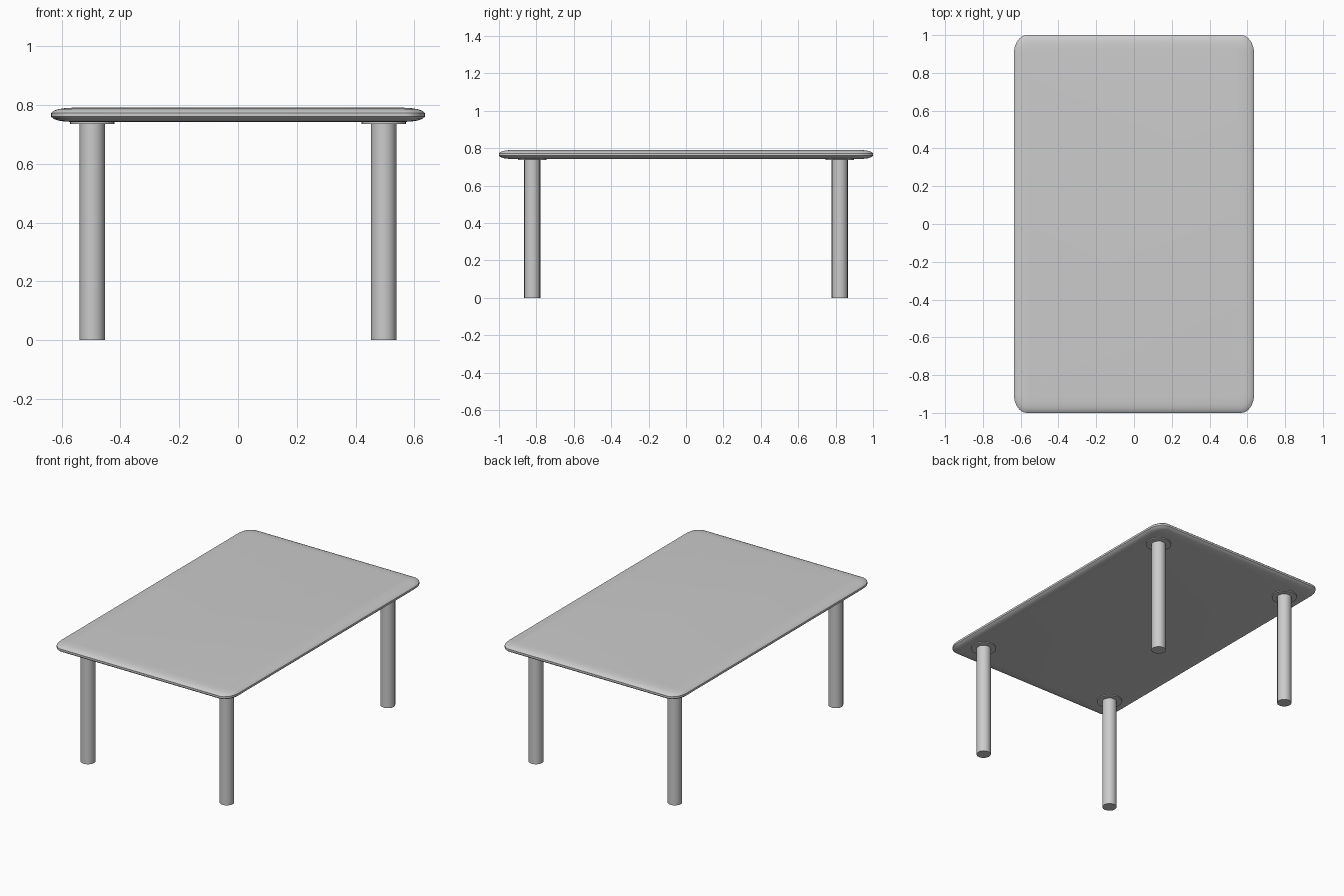
import bpy, bmesh, math

if "Cube" in bpy.data.objects:
    bpy.data.objects.remove(bpy.data.objects["Cube"])

HX, HY = 0.636, 1.0          # half size of the top
RX, RY = 0.068, 0.10         # corner radii
STEPS = 8                    # segments per corner


def rounded_ring(bm, inset, z):
    """Rounded rectangle loop, pulled inwards by inset."""
    k = 1 - inset / 0.1
    rx, ry = RX * k, RY * k
    cx, cy = HX - inset - rx, HY - inset - ry
    verts = []
    for q, (sx, sy) in enumerate([(1, 1), (-1, 1), (-1, -1), (1, -1)]):
        for i in range(STEPS + 1):
            a = math.pi / 2 * (q + i / STEPS)
            verts.append(bm.verts.new((sx * cx + rx * math.cos(a),
                                       sy * cy + ry * math.sin(a), z)))
    return verts


def finish(bm, name, angle):
    bmesh.ops.recalc_face_normals(bm, faces=bm.faces)
    mesh = bpy.data.meshes.new(name)
    bm.to_mesh(mesh)
    bm.free()
    obj = bpy.data.objects.new(name, mesh)
    bpy.context.collection.objects.link(obj)
    bpy.ops.object.select_all(action='DESELECT')
    obj.select_set(True)
    bpy.context.view_layer.objects.active = obj
    bpy.ops.object.shade_smooth_by_angle(angle=math.radians(angle))
    return obj


def cylinder(name, x, y, z0, z1, radius, sides):
    bm = bmesh.new()
    bmesh.ops.create_cone(bm, cap_ends=True, segments=sides,
                          radius1=radius, radius2=radius, depth=z1 - z0)
    bmesh.ops.translate(bm, verts=bm.verts, vec=(x, y, (z0 + z1) / 2))
    return finish(bm, name, 30)


# Table top: softly rounded edge profile as (inset, height)
profile = [(0.075, 0.742), (0.045, 0.744), (0.025, 0.747), (0.008, 0.753),
           (0, 0.760), (0, 0.773), (0.008, 0.780), (0.025, 0.786),
           (0.045, 0.789), (0.075, 0.791)]
bm = bmesh.new()
rings = [rounded_ring(bm, d, z) for d, z in profile]
for lo, hi in zip(rings, rings[1:]):
    n = len(lo)
    for i in range(n):
        j = (i + 1) % n
        bm.faces.new((lo[i], lo[j], hi[j], hi[i]))
bm.faces.new(rings[0])
bm.faces.new(rings[-1])
finish(bm, "table_top", 40)

# Legs with mounting discs under the top
for fy, sy in (("front", -1), ("back", 1)):
    for fx, sx in (("left", -1), ("right", 1)):
        x, y = sx * 0.496, sy * 0.822
        cylinder(f"{fy}_{fx}_leg", x, y, 0, 0.74, 0.0435, 16)
        cylinder(f"{fy}_{fx}_mounting_disc", x, y, 0.736, 0.744, 0.076, 24)
